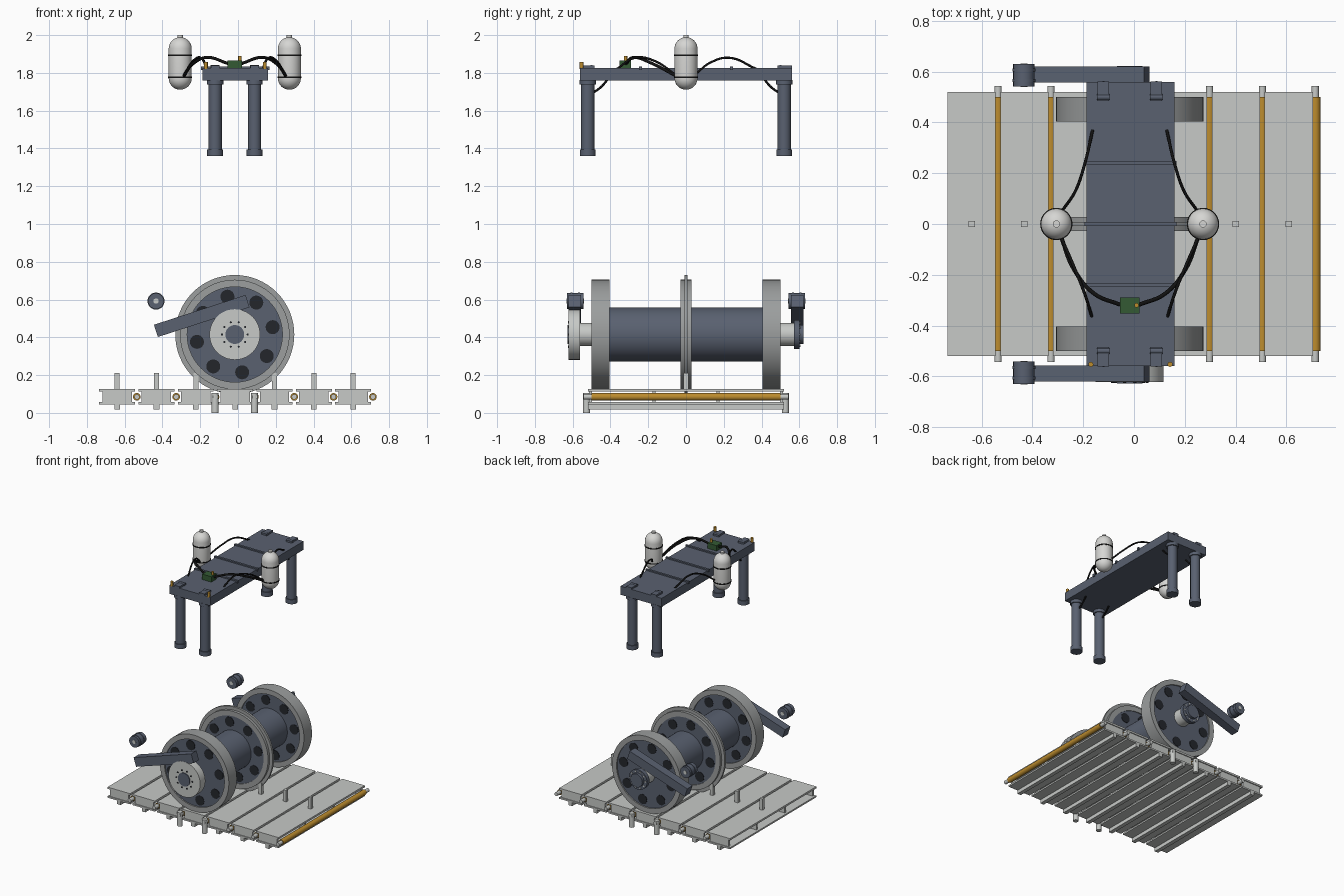
import bpy, bmesh, math
from mathutils import Vector

cube = bpy.data.objects.get("Cube")
if cube:
    bpy.data.objects.remove(cube, do_unlink=True)


def material(name, *srgb):
    m = bpy.data.materials.new(name)
    m.use_nodes = True
    col = [((c + 0.055) / 1.055) ** 2.4 for c in srgb] + [1]
    m.diffuse_color = col
    m.node_tree.nodes["Principled BSDF"].inputs["Base Color"].default_value = col
    return m


LIGHT = material("light steel", 0.78, 0.79, 0.78)
STEEL = material("mid steel", 0.61, 0.62, 0.62)
SLATE = material("slate paint", 0.35, 0.38, 0.44)
GOLD = material("brass", 0.74, 0.55, 0.18)
GREEN = material("green box", 0.2, 0.35, 0.2)
BLACK = material("black rubber", 0.07, 0.07, 0.07)
HOLE = material("hole dark", 0.14, 0.15, 0.17)
WHITE = material("bottle white", 0.84, 0.84, 0.83)


def finish(bm, name, mat, smooth=True):
    bmesh.ops.recalc_face_normals(bm, faces=bm.faces)
    me = bpy.data.meshes.new(name)
    bm.to_mesh(me)
    bm.free()
    ob = bpy.data.objects.new(name, me)
    bpy.context.collection.objects.link(ob)
    me.materials.append(mat)
    if smooth:
        bpy.ops.object.select_all(action='DESELECT')
        ob.select_set(True)
        bpy.context.view_layer.objects.active = ob
        bpy.ops.object.shade_smooth_by_angle(angle=math.radians(35))
    return ob


def box(name, x, y, z, mat):
    """Box from (min, max) pairs."""
    bm = bmesh.new()
    bmesh.ops.create_cube(bm, size=1)
    for v in bm.verts:
        v.co = [(a + b) / 2 + c * (b - a) for c, (a, b) in zip(v.co, (x, y, z))]
    return finish(bm, name, mat, False)


def lathe(name, base, axis, profile, mat, segs=32):
    """Spin (radius, offset) pairs around an axis through base."""
    bm = bmesh.new()
    vs = [bm.verts.new((r, 0, h)) for r, h in profile]
    es = [bm.edges.new(p) for p in zip(vs, vs[1:])]
    bmesh.ops.spin(bm, geom=vs + es, cent=(0, 0, 0), axis=(0, 0, 1),
                   angle=math.tau, steps=segs, use_merge=True)
    bmesh.ops.remove_doubles(bm, verts=bm.verts, dist=1e-5)
    rot = Vector((0, 0, 1)).rotation_difference(Vector(axis)).to_matrix()
    for v in bm.verts:
        v.co = rot @ v.co + Vector(base)
    return finish(bm, name, mat)


def rod(name, base, axis, a, b, r, mat, segs=24):
    return lathe(name, base, axis, [(0, a), (r, a), (r, b), (0, b)], mat, segs)


def ring(name, base, axis, a, b, inner, outer, mat, segs=48):
    return lathe(name, base, axis,
                 [(inner, a), (outer, a), (outer, b), (inner, b), (inner, a)], mat, segs)


def hose(name, points, r):
    cu = bpy.data.curves.new(name, 'CURVE')
    cu.dimensions = '3D'
    cu.bevel_depth, cu.bevel_resolution, cu.resolution_u = r, 2, 8
    cu.use_fill_caps = True
    sp = cu.splines.new('BEZIER')
    sp.bezier_points.add(len(points) - 1)
    for bp, p in zip(sp.bezier_points, points):
        bp.co = p
        bp.handle_left_type = bp.handle_right_type = 'AUTO'
    cu.materials.append(BLACK)
    bpy.context.collection.objects.link(bpy.data.objects.new(name, cu))


Y, Z = (0, 1, 0), (0, 0, 1)
PITCH, W = 0.2083, 0.52
LEGS_X = (-0.121, 0.088)

# Track pads with webs, grousers, guide horns and hinge pins
for i in range(7):
    c = -0.64 + i * PITCH
    span = (c - 0.095, c + 0.095)
    box("pad_top_plate", span, (-W, W), (0.112, 0.126), LIGHT)
    box("pad_bottom_plate", span, (-W, W), (0.045, 0.057), LIGHT)
    for y in (-0.505, -0.17, 0.17, 0.505):
        box("pad_web", (c - 0.078, c + 0.078), (y - 0.008, y + 0.008), (0.057, 0.112), LIGHT)
    box("pad_grouser", (c - 0.015, c + 0.015), (-W, W), (0.018, 0.045), LIGHT)
    box("guide_horn", (c - 0.013, c + 0.013), (-0.012, 0.012), (0.126, 0.212), LIGHT)
    p = (c + 0.1045, 0, 0.085)
    rod("hinge_sleeve", p, Y, -0.5, 0.5, 0.02, GOLD)
    rod("hinge_pin", p, Y, -0.543, 0.543, 0.014, LIGHT)

# Wheel set
C = (-0.017, 0, 0.415)
HOLES = [math.radians(101 + 45 * k) for k in range(8)]
rod("axle_drum", C, Y, -0.42, 0.42, 0.143, SLATE, 48)
for name, y, half, recess in (("front_wheel", -0.452, 0.048, 0.01),
                              ("middle_wheel", 0, 0.028, 0.006),
                              ("rear_wheel", 0.452, 0.048, 0.01)):
    ring(name + "_rim", C, Y, y - half, y + half, 0.252, 0.29, STEEL, 64)
    face = half - recess
    rod(name + "_disc", C, Y, y - face, y + face, 0.253, SLATE, 64)
    for s in (-1, 1):
        for a in HOLES:
            pos = (C[0] + 0.204 * math.cos(a), y + s * face, C[2] + 0.204 * math.sin(a))
            rod(name + "_hole", pos, Y, -0.003, 0.003, 0.037, HOLE)
ring("middle_guide_fin", C, Y, -0.008, 0.008, 0.28, 0.315, STEEL, 64)

# Hubs: broad flange in front, small bolted flange behind
rod("hub_shaft", C, Y, -0.58, 0.58, 0.062, LIGHT, 32)
rod("front_hub_flange", C, Y, -0.622, -0.56, 0.134, LIGHT, 48)
rod("front_axle_cap", C, Y, -0.628, -0.6, 0.05, SLATE, 32)
rod("rear_hub_flange", C, Y, 0.572, 0.602, 0.076, SLATE, 32)
rod("rear_axle_cap", C, Y, 0.6, 0.622, 0.05, SLATE, 32)
for k in range(10):
    a = math.tau * k / 10
    x, z = math.cos(a), math.sin(a)
    for name, y, r, mat in (("front_hub_bolt", -0.622, 0.068, HOLE),
                            ("rear_hub_bolt", 0.602, 0.063, LIGHT)):
        rod(name, (C[0] + r * x, y, C[2] + r * z), Y, -0.004, 0.004, 0.006, mat, 8)

# Swing arms and loose rollers on each side
for s in (-1, 1):
    arm = box("swing_arm", (-0.255, 0.255), (-0.032, 0.032), (-0.034, 0.034), SLATE)
    arm.location = (-0.192, s * 0.589, 0.513)
    arm.rotation_euler = (0, math.radians(-18), 0)
    mid = (-0.434, s * 0.586, 0.592)
    rod("roller", mid, Y, -0.044, 0.044, 0.042, SLATE)
    for d in (-0.02, 0.02):
        ring("roller_band", mid, Y, d - 0.006, d + 0.006, 0.03, 0.045, SLATE)
    rod("roller_pin", mid, Y, -0.047, 0.047, 0.014, LIGHT)

# Deck, legs and matching lower pegs
box("deck", (-0.187, 0.16), (-0.56, 0.56), (1.76, 1.825), SLATE)
for y in (-0.24, 0, 0.24):
    box("deck_rib", (-0.195, 0.168), (y - 0.008, y + 0.008), (1.815, 1.834), SLATE)
for x in LEGS_X:
    for s in (-1, 1):
        y = s * 0.52
        rod("leg", (x, y, 0), Z, 1.37, 1.765, 0.035, SLATE)
        rod("leg_foot", (x, y, 0), Z, 1.36, 1.394, 0.042, SLATE)
        rod("leg_collar", (x, y, 0), Z, 1.738, 1.762, 0.043, SLATE)
        rod("leg_socket_peg", (x, s * 0.526, 0), Z, 0, 0.105, 0.019, LIGHT)
        box("deck_latch", (x - 0.022, x + 0.022), sorted((s * 0.485, s * 0.562)),
            (1.82, 1.838), SLATE)
        rod("deck_latch_barrel", (x, s * 0.5, 1.83), (1, 0, 0), -0.024, 0.024, 0.012, SLATE)
        hose("leg_line", [(x, s * 0.415, 1.765), (x, s * 0.45, 1.725), (x, s * 0.5, 1.69)], 0.006)

# Brass pins and control box
for x in (-0.17, 0.142):
    rod("brass_pin", (x, -0.553, 0), Z, 1.82, 1.857, 0.01, GOLD, 12)
box("control_box", (-0.055, 0.022), (-0.353, -0.29), (1.825, 1.866), GREEN)
rod("control_knob", (0.01, -0.32, 0), Z, 1.86, 1.89, 0.009, GOLD, 12)

# Bottles with straps and their hoses
R, LOW, HIGH = 0.061, 1.772, 1.928
dome = [(R * math.sin(t * math.pi / 16), R * math.cos(t * math.pi / 16)) for t in range(9)]
bottle = [(r, HIGH + h) for r, h in dome] + [(r, LOW - h) for r, h in reversed(dome)]
for side, x in ((-1, -0.306), (1, 0.272)):
    rod("bottle_neck", (x, 0, 0), Z, 1.98, 2, 0.014, WHITE, 16)
    lathe("bottle", (x, 0, 0), Z, bottle, WHITE, 40)
    for z in (1.778, 1.893):
        ring("bottle_strap", (x, 0, 0), Z, z - 0.004, z + 0.004, 0.055, 0.0635, BLACK)

    def at(dx, y, z):
        return (x - side * dx, y, z)
    hose("box_hose", [at(0.02, -0.055, 1.785), at(0.07, -0.18, 1.85), at(0.15, -0.275, 1.882),
                      (-0.017 + side * 0.038, -0.318, 1.85)], 0.008)
    hose("front_deck_hose", [at(0.02, -0.055, 1.79), at(0.07, -0.17, 1.865),
                             at(0.11, -0.27, 1.88), at(0.14, -0.365, 1.822)], 0.006)
    hose("rear_deck_hose", [at(0.025, 0.055, 1.797), at(0.075, 0.13, 1.855),
                            at(0.11, 0.23, 1.88), at(0.143, 0.37, 1.822)], 0.006)
